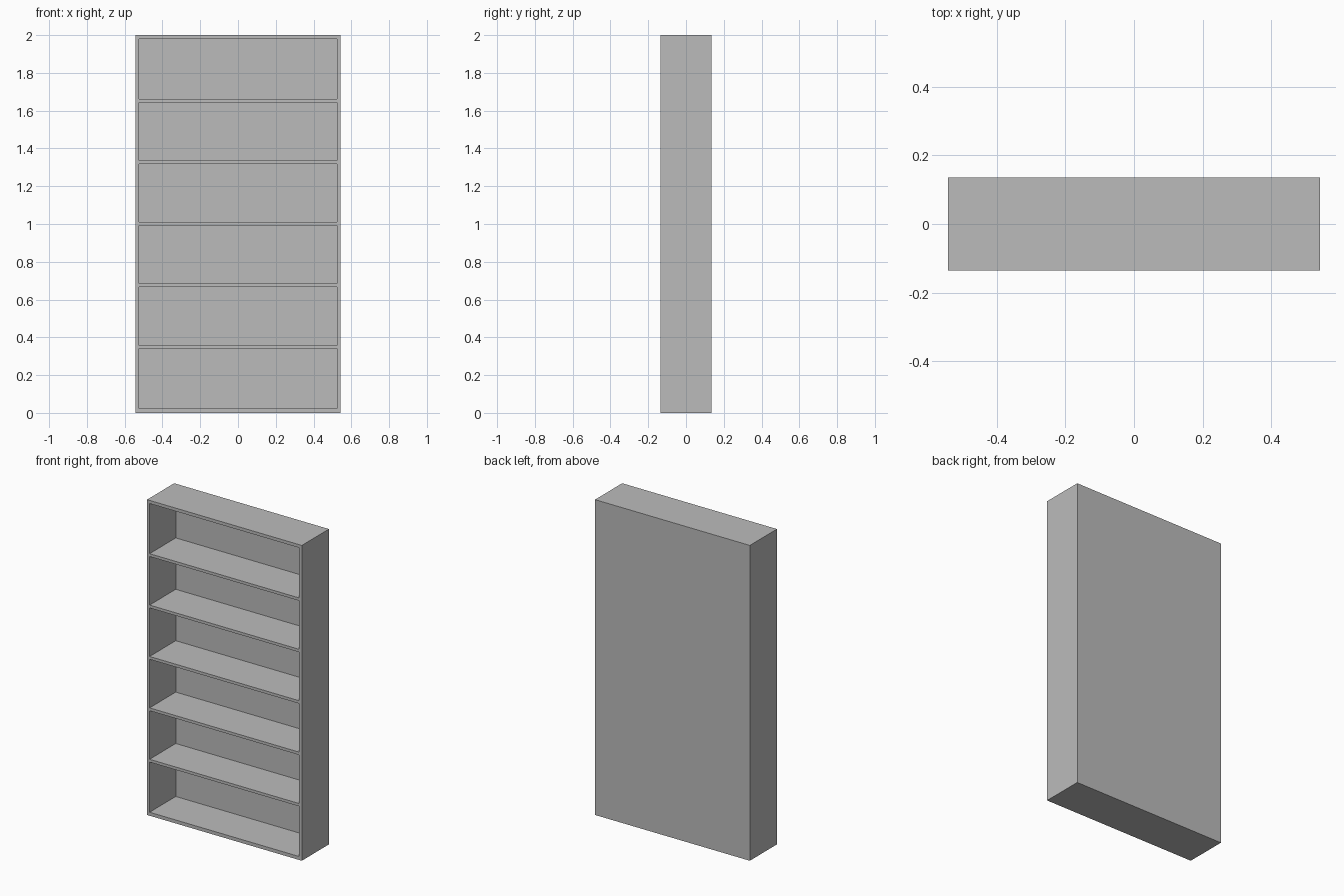
import bpy

if "Cube" in bpy.data.objects:
    bpy.data.objects.remove(bpy.data.objects["Cube"])

W, D, H = 1.086, 0.272, 2.0   # overall width, depth, height
T = 0.018                     # board thickness
BACK = 0.01                   # back panel thickness

grey = bpy.data.materials.new("plain grey")
grey.diffuse_color = (0.5, 0.5, 0.5, 1)
grey.use_nodes = True
grey.node_tree.nodes["Principled BSDF"].inputs["Base Color"].default_value = grey.diffuse_color


def board(name, lo, hi):
    """Axis-aligned board between two opposite corners."""
    bpy.ops.mesh.primitive_cube_add(size=1, location=[(a + b) / 2 for a, b in zip(lo, hi)])
    ob = bpy.context.object
    ob.name = name
    ob.scale = [b - a for a, b in zip(lo, hi)]
    bpy.ops.object.transform_apply(location=False, rotation=False, scale=True)
    ob.data.materials.append(grey)
    return ob


# Carcass cut from one solid block, so outer walls stay seamless
case = board("bookcase", (-W / 2, -D / 2, 0), (W / 2, D / 2, H))

# Six compartments between five evenly spaced shelves
pitch = 0.326
shelf_mid = [1.001 + pitch * (i - 2) for i in range(5)]
floors = [0.022] + [z + T / 2 for z in shelf_mid]
ceilings = [z - T / 2 for z in shelf_mid] + [H - 0.02]

for i, (z0, z1) in enumerate(zip(floors, ceilings)):
    cutter = board(f"compartment_cutter_{i + 1}",
                   (-W / 2 + T, -D / 2 - 0.1, z0), (W / 2 - T, D / 2 - BACK, z1))
    cutter.hide_render = True
    mod = case.modifiers.new(f"compartment_{i + 1}", 'BOOLEAN')
    mod.operation = 'DIFFERENCE'
    mod.solver = 'EXACT'
    mod.object = cutter
    bpy.context.view_layer.objects.active = case
    bpy.ops.object.modifier_apply(modifier=mod.name)
    bpy.data.objects.remove(cutter)
